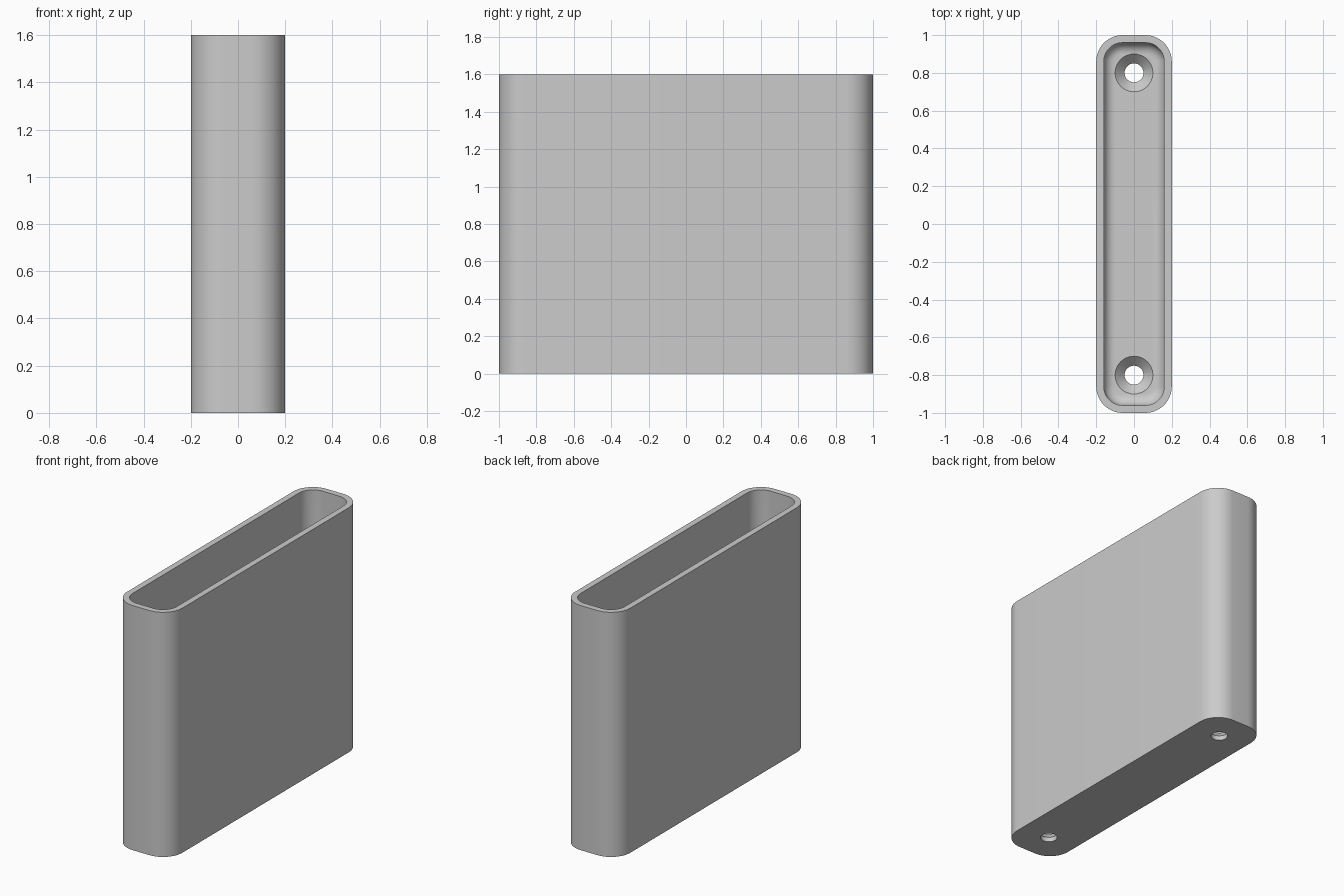
import bpy, bmesh, math

cube = bpy.data.objects.get("Cube")
if cube:
    bpy.data.objects.remove(cube, do_unlink=True)

grey = bpy.data.materials.new("plain_grey")
grey.use_nodes = True
colour = (0.6, 0.6, 0.6, 1)
grey.diffuse_color = colour
grey.node_tree.nodes["Principled BSDF"].inputs["Base Color"].default_value = colour

WIDTH, LENGTH, HEIGHT = 0.4, 2.0, 1.6
CORNER, WALL, FLOOR, FILLET = 0.14, 0.04, 0.08, 0.06
HOLE, SINK, HOLE_Y = 0.05, 0.1, 0.8


def make_object(name, bm):
    bmesh.ops.recalc_face_normals(bm, faces=bm.faces)
    mesh = bpy.data.meshes.new(name)
    bm.to_mesh(mesh)
    bm.free()
    mesh.materials.append(grey)
    obj = bpy.data.objects.new(name, mesh)
    bpy.context.collection.objects.link(obj)
    return obj


def rounded_loop(inset, z, steps=12):
    """Rounded rectangle, shrunk by the inset."""
    r = CORNER - inset
    cx, cy = WIDTH / 2 - CORNER, LENGTH / 2 - CORNER
    points = []
    for quarter, (sx, sy) in enumerate([(1, 1), (-1, 1), (-1, -1), (1, -1)]):
        for i in range(steps + 1):
            a = (quarter + i / steps) * math.pi / 2
            points.append((sx * cx + r * math.cos(a), sy * cy + r * math.sin(a), z))
    return points


def circle_loop(radius, y, z, steps=48):
    angles = [2 * math.pi * i / steps for i in range(steps)]
    return [(radius * math.cos(a), y + radius * math.sin(a), z) for a in angles]


def skin(bm, loops):
    """Closed solid through a stack of loops."""
    rings = [[bm.verts.new(p) for p in loop] for loop in loops]
    for a, b in zip(rings, rings[1:]):
        for i in range(len(a)):
            j = (i + 1) % len(a)
            bm.faces.new((a[i], a[j], b[j], b[i]))
    bm.faces.new(rings[0])
    bm.faces.new(rings[-1])


# Open-topped holder with a filleted cavity floor
loops = [rounded_loop(0, 0), rounded_loop(0, HEIGHT), rounded_loop(WALL, HEIGHT)]
for i in range(9):
    a = i / 8 * math.pi / 2
    loops.append(rounded_loop(WALL + FILLET * (1 - math.cos(a)),
                              FLOOR + FILLET * (1 - math.sin(a))))
bm = bmesh.new()
skin(bm, loops)
holder = make_object("holder_body", bm)

# Countersunk screw holes through the floor
bm = bmesh.new()
sink_z = FLOOR - (SINK - HOLE)
for y in (-HOLE_Y, HOLE_Y):
    skin(bm, [circle_loop(HOLE, y, -0.1), circle_loop(HOLE, y, sink_z),
              circle_loop(SINK, y, FLOOR), circle_loop(SINK, y, FLOOR + 0.1)])
cutter = make_object("screw_hole_cutter", bm)
cutter.hide_render = True

bpy.ops.object.select_all(action="DESELECT")
holder.select_set(True)
bpy.context.view_layer.objects.active = holder
cut = holder.modifiers.new("screw_holes", "BOOLEAN")
cut.operation = "DIFFERENCE"
cut.solver = "EXACT"
cut.object = cutter
bpy.ops.object.modifier_apply(modifier=cut.name)
bpy.data.objects.remove(cutter, do_unlink=True)

bpy.ops.object.shade_smooth_by_angle(angle=math.radians(30))
